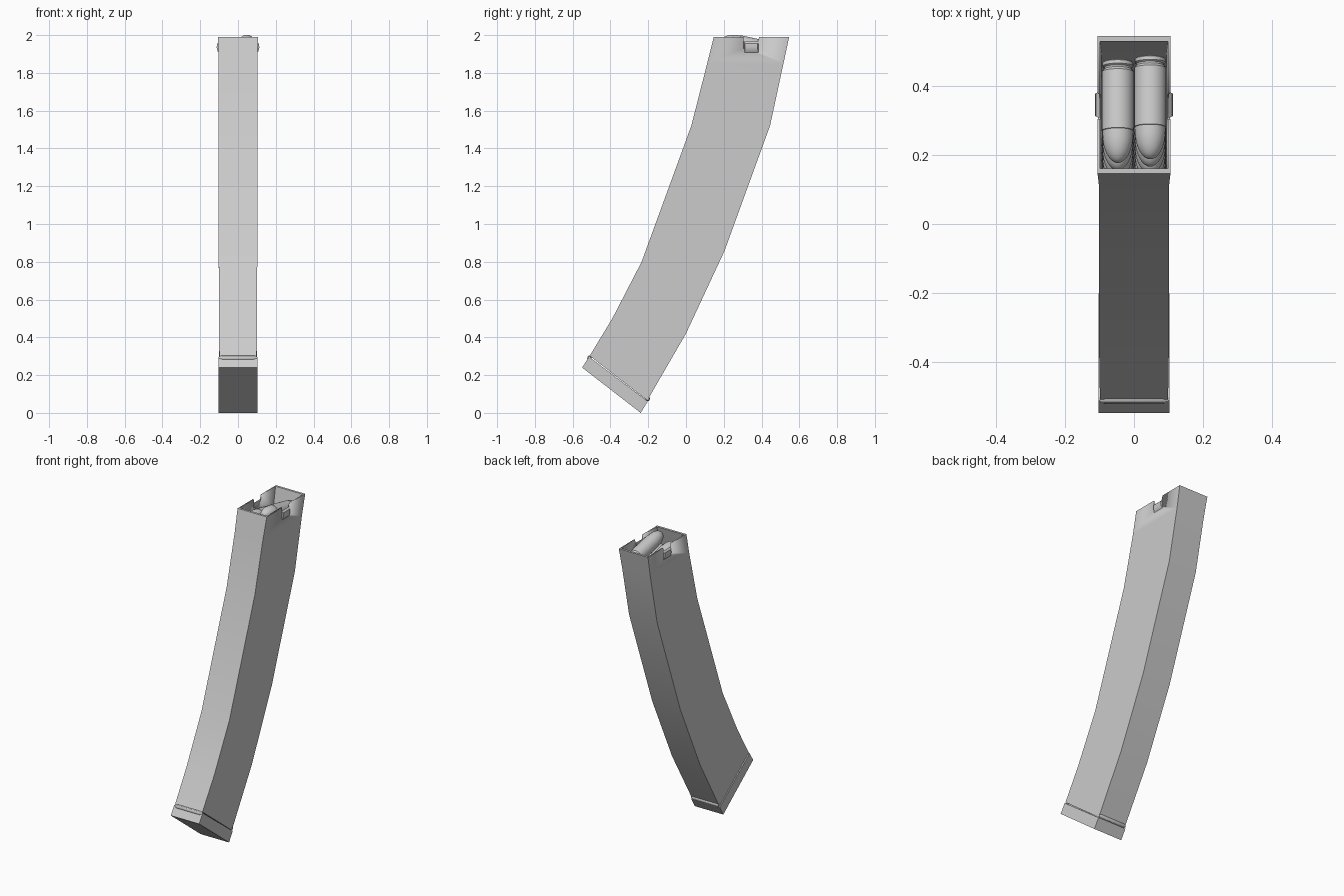
import bpy, bmesh, math
from mathutils import Vector

if "Cube" in bpy.data.objects:
    bpy.data.objects.remove(bpy.data.objects["Cube"])


def finish(name, bm, angle=30):
    bmesh.ops.recalc_face_normals(bm, faces=bm.faces)
    me = bpy.data.meshes.new(name)
    bm.to_mesh(me)
    bm.free()
    ob = bpy.data.objects.new(name, me)
    bpy.context.collection.objects.link(ob)
    bpy.context.view_layer.objects.active = ob
    bpy.ops.object.select_all(action='DESELECT')
    ob.select_set(True)
    bpy.ops.object.shade_smooth_by_angle(angle=math.radians(angle))
    return ob


def loft(name, rings):
    """Skin closed rings of points and cap both ends."""
    bm = bmesh.new()
    vs = [[bm.verts.new(p) for p in r] for r in rings]
    n = len(rings[0])
    for a, b in zip(vs, vs[1:]):
        for i in range(n):
            j = (i + 1) % n
            bm.faces.new((a[i], a[j], b[j], b[i]))
    bm.faces.new(vs[0])
    bm.faces.new(vs[-1])
    return finish(name, bm)


def section(front, back, w, inset=0.0):
    """Rectangular cross-section between a front and a back (y, z) point."""
    f, b = Vector(front), Vector(back)
    d = (b - f).normalized() * inset
    f, b = f + d, b - d
    return [(-w, *f), (w, *f), (w, *b), (-w, *b)]


# Curved box: stations are (front point, back point, half width)
stations = [((-0.51, 0.302), (-0.205, 0.066), 0.099),
            ((-0.39, 0.50), (0.0, 0.42), 0.101),
            ((-0.235, 0.80), (0.205, 0.86), 0.102),
            ((0.028, 1.52), (0.445, 1.52), 0.102),
            ((0.112, 1.85), (0.516, 1.85), 0.102),
            ((0.147, 1.99), (0.546, 1.99), 0.106)]
outer = [section(f, b, w) for f, b, w in stations]
inner = [section(f, b, w - 0.007, 0.015) for f, b, w in stations]
for k in range(4):                       # raise the inner floor
    x, y, z = inner[0][k]
    inner[0][k] = (x, y + 0.012, z + 0.016)
body = loft("magazine_body", outer + inner[::-1])

# Side notches in the feed opening
notch = [(0.305, 2.05), (0.305, 1.93), (0.368, 1.93), (0.388, 1.99), (0.388, 2.05)]
cutter = loft("notch_cutter", [[(x, y, z) for y, z in notch] for x in (-0.2, 0.2)])
cutter.hide_render = True
mod = body.modifiers.new("notches", 'BOOLEAN')
mod.operation = 'DIFFERENCE'
mod.solver = 'EXACT'
mod.object = cutter
bpy.context.view_layer.objects.active = body
bpy.ops.object.modifier_apply(modifier=mod.name)
bpy.data.objects.remove(cutter)

# Curled tabs in the notches
tab = [(0.101, 1.905), (0.108, 1.915), (0.113, 1.935), (0.111, 1.955),
       (0.100, 1.966), (0.100, 1.955), (0.105, 1.945)]
for side, s in (("left", -1), ("right", 1)):
    loft(f"{side}_tab", [[(s * x, y + (0.5 - t) * (x - 0.1), z) for x, z in tab]
                         for t, y in ((0, 0.307), (1, 0.385))])

# Floor plate and its rolled lips
loft("floor_plate", [section((-0.55, 0.24), (-0.24, 0.0), 0.103),
                     section((-0.513, 0.297), (-0.202, 0.061), 0.103)])
for name, y, z in (("front_lip", -0.511, 0.290), ("back_lip", -0.203, 0.076)):
    ring = [(0.012 * math.cos(i * math.pi / 6), 0.014 * math.sin(i * math.pi / 6))
            for i in range(12)]
    loft(name, [[(x, y + a * s, z + b * s) for a, b in ring]
                for x, s in ((-0.1, 0.6), (-0.085, 1), (0.085, 1), (0.1, 0.6))])

# One round, revolved around y with its nose towards -y
R = 0.047
profile = [(0, 0.15), (0.042, 0.15), (0.045, 0.147), (0.045, 0.137), (0.040, 0.133),
           (0.040, 0.128), (R, 0.120), (R, -0.055), (0.045, -0.056)]
profile += [(0.045 * math.cos(a), -0.062 - 0.088 * math.sin(a))
            for a in (i * math.pi / 16 for i in range(1, 8))] + [(0, -0.15)]
bm = bmesh.new()
vs = [bm.verts.new((r, y, 0)) for r, y in profile]
edges = [bm.edges.new(p) for p in zip(vs, vs[1:])]
bmesh.ops.spin(bm, geom=vs + edges, cent=(0, 0, 0), axis=(0, 1, 0),
               angle=2 * math.pi, steps=24)
bmesh.ops.remove_doubles(bm, verts=bm.verts, dist=1e-5)
first = finish("round_01", bm)

# Staggered double stack following the curve from the top down
path = [(Vector(f) + Vector(b)) / 2 for f, b, w in stations][::-1]


def along(s):
    for a, b in zip(path, path[1:]):
        d = (b - a).length
        if s <= d:
            return a.lerp(b, s / d)
        s -= d
    return path[-1]


COUNT = 36
for i in range(COUNT):
    ob = first if i == 0 else bpy.data.objects.new(f"round_{i + 1:02d}", first.data)
    if i:
        bpy.context.collection.objects.link(ob)
    p = along(0.05 + 0.048 * i)
    ob.location = (0.047 if i % 2 == 0 else -0.047, p.x, p.y)
    ob.rotation_euler.x = -math.radians(12 + 18 * i / COUNT)
